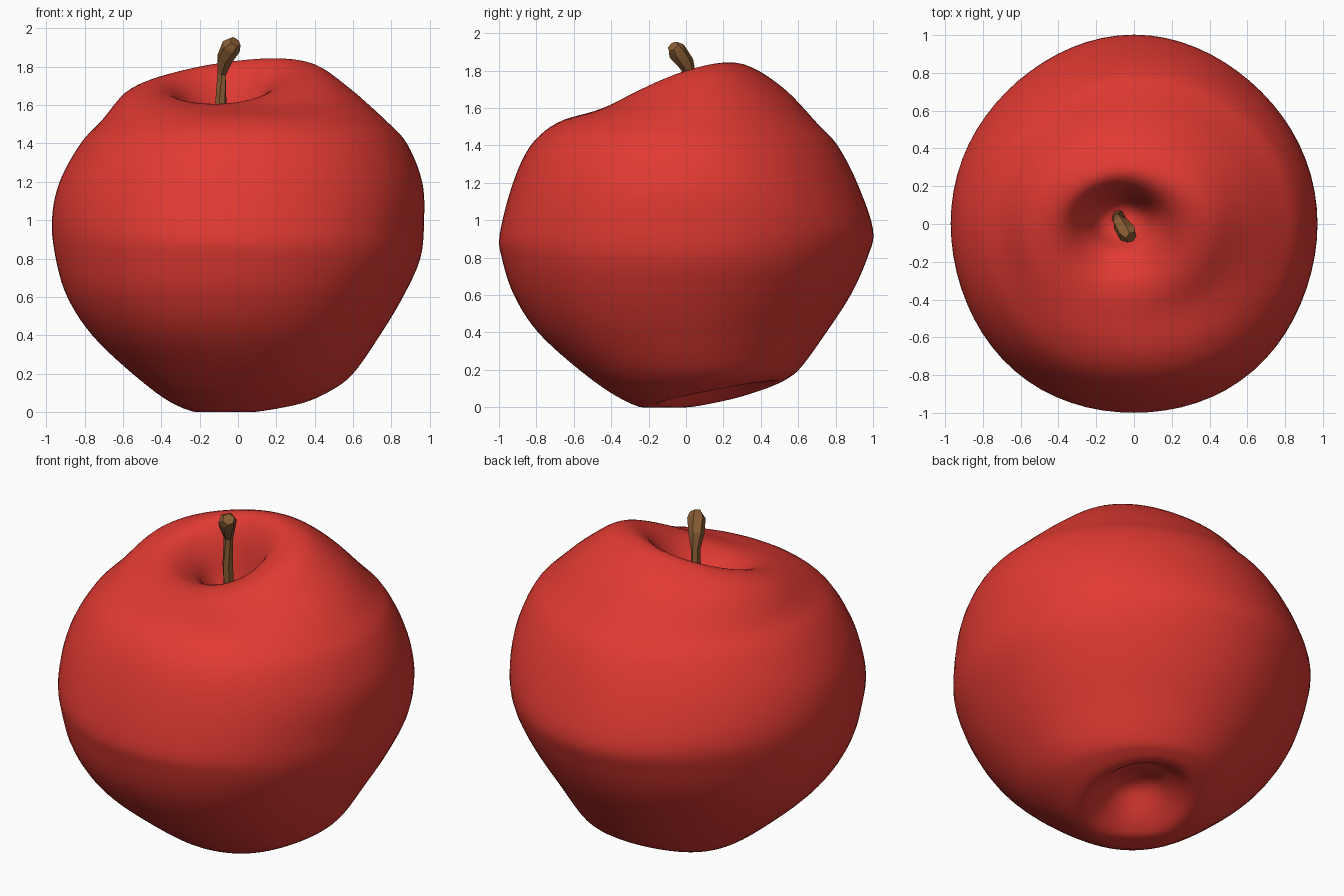
import bpy, bmesh, math
from mathutils import Vector

if "Cube" in bpy.data.objects:
    bpy.data.objects.remove(bpy.data.objects["Cube"])


def material(name, col):
    m = bpy.data.materials.new(name)
    m.diffuse_color = (*col, 1)
    m.use_nodes = True
    m.node_tree.nodes["Principled BSDF"].inputs["Base Color"].default_value = m.diffuse_color
    return m


def finish(bm, name, mat, angle):
    bmesh.ops.recalc_face_normals(bm, faces=bm.faces)
    me = bpy.data.meshes.new(name)
    bm.to_mesh(me)
    bm.free()
    ob = bpy.data.objects.new(name, me)
    bpy.context.collection.objects.link(ob)
    me.materials.append(mat)
    bpy.context.view_layer.objects.active = ob
    ob.select_set(True)
    bpy.ops.object.shade_smooth_by_angle(angle=math.radians(angle))
    ob.select_set(False)
    return ob


def loft(rings, caps):
    bm = bmesh.new()
    vs = [[bm.verts.new(p) for p in r] for r in rings]
    n = len(vs[0])
    for a, b in zip(vs, vs[1:]):
        for i in range(n):
            j = (i + 1) % n
            bm.faces.new((a[i], a[j], b[j], b[i]))
    if caps:
        bm.faces.new(vs[0])
        bm.faces.new(vs[-1])
    bmesh.ops.remove_doubles(bm, verts=bm.verts, dist=1e-5)
    return bm


red = material("apple red", (0.75, 0.042, 0.032))
brown = material("stem brown", (0.25, 0.11, 0.035))

# Apple outline: left, right, front, back extents, then one height or
# the four heights at those extents
RINGS = [
    (0.10, 0.10, 0.14, 0.14, 0.23),
    (0.00, 0.20, 0.03, 0.26, 0.20),
    (-0.10, 0.29, -0.08, 0.36, 0.09, 0.15, 0.07, 0.18),
    (-0.21, 0.38, -0.20, 0.47, 0.02, 0.09, 0.0, 0.135),
    (-0.36, 0.49, -0.37, 0.55, 0.06, 0.12, 0.06, 0.16),
    (-0.55, 0.60, -0.57, 0.62, 0.2, 0.2, 0.2, 0.22),
    (-0.76, 0.74, -0.79, 0.75, 0.4),
    (-0.89, 0.86, -0.92, 0.88, 0.6),
    (-0.95, 0.95, -0.985, 0.97, 0.8),
    (-0.97, 0.97, -0.995, 1.0, 1.0, 1.0, 0.93, 0.95),
    (-0.93, 0.96, -0.925, 0.915, 1.2),
    (-0.82, 0.88, -0.83, 0.81, 1.4),
    (-0.71, 0.77, -0.69, 0.70, 1.52),
    (-0.59, 0.60, -0.50, 0.54, 1.66, 1.67, 1.58, 1.69),
    (-0.46, 0.42, -0.37, 0.38, 1.71, 1.79, 1.61, 1.80),
    (-0.36, 0.27, -0.27, 0.26, 1.69, 1.78, 1.60, 1.82),
    (-0.27, 0.15, -0.15, 0.18, 1.60, 1.68, 1.54, 1.70),
    (-0.18, 0.04, -0.07, 0.12, 1.43),
    (-0.08, -0.08, 0.03, 0.03, 1.37),
]
RINGS = [r if len(r) == 8 else r[:4] + (r[4],) * 4 for r in RINGS]


def spline(k, t):
    p = [RINGS[min(max(k + d, 0), len(RINGS) - 1)] for d in (-1, 0, 1, 2)]
    return [0.5 * (2 * b + (c - a) * t + (2 * a - 5 * b + 4 * c - d) * t * t
                   + (3 * b - a - 3 * c + d) * t ** 3) for a, b, c, d in zip(*p)]


def apple_ring(row, n=72):
    xl, xr, yf, yb, zl, zr, zf, zb = row
    out = []
    for i in range(n):
        a = 2 * math.pi * i / n
        c, s = math.cos(a), math.sin(a)
        k = 1 - 0.02 * s * math.sin(2 * a) ** 2
        z = ((zl + zr + zf + zb) / 4 + (zr - zl) / 2 * c + (zb - zf) / 2 * s
             + (zl + zr - zf - zb) / 4 * math.cos(2 * a))
        out.append(((xl + xr) / 2 + (xr - xl) / 2 * c * k,
                    (yf + yb) / 2 + (yb - yf) / 2 * s * k, max(z, 0)))
    return out


rows = [spline(k, t / 5) for k in range(len(RINGS) - 1) for t in range(5)] + [RINGS[-1]]
finish(loft([apple_ring(r) for r in rows], False), "apple_body", red, 80)

# Stem: faceted bent twig with a swollen, slanted tip
PATH = [(-0.08, 0.04, 1.34, 0.036), (-0.09, 0.03, 1.60, 0.030),
        (-0.085, 0.03, 1.76, 0.026), (-0.07, 0.0, 1.84, 0.044),
        (-0.035, -0.05, 1.905, 0.052), (-0.015, -0.07, 1.93, 0.034)]
pts = [Vector(p[:3]) for p in PATH]
stem = []
for i, p in enumerate(pts):
    d = (pts[min(i + 1, len(pts) - 1)] - pts[max(i - 1, 0)]).normalized()
    u = Vector((0, 1, 0)).cross(d).normalized()
    v = d.cross(u)
    stem.append([p + (u * math.cos(a) + v * math.sin(a)) * PATH[i][3]
                 for a in (2 * math.pi * j / 6 + 0.25 * i for j in range(6))])
finish(loft(stem, True), "stem", brown, 25)
